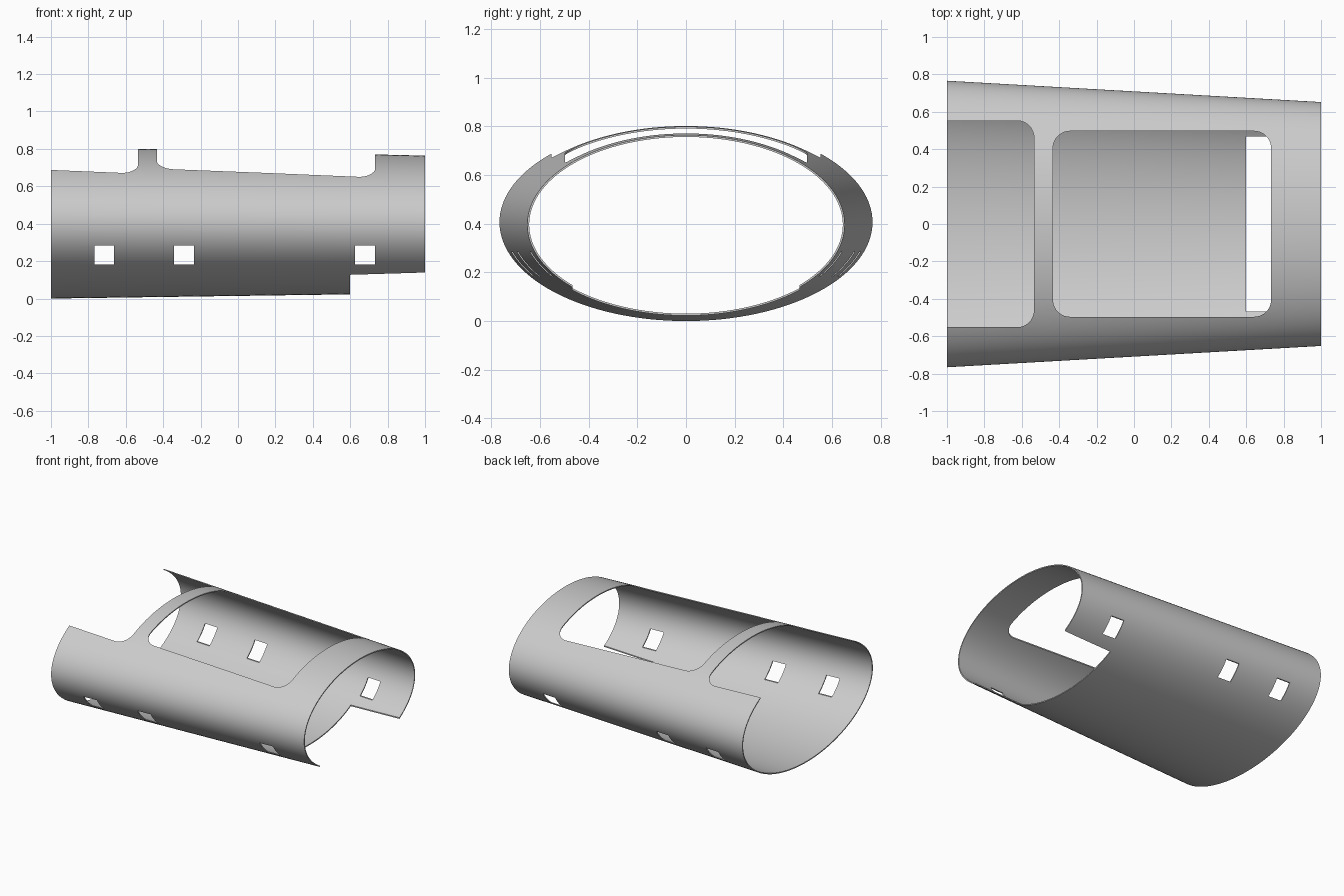
import bpy, bmesh
from math import sin, cos, pi

cube = bpy.data.objects.get("Cube")
if cube:
    bpy.data.objects.remove(cube, do_unlink=True)

SEGMENTS, SECTIONS, WALL = 128, 16, 0.008

grey = bpy.data.materials.new("plain grey")
grey.use_nodes = True
grey.diffuse_color = (0.6, 0.6, 0.6, 1)
grey.node_tree.nodes["Principled BSDF"].inputs["Base Color"].default_value = grey.diffuse_color


def make_object(name, bm):
    bmesh.ops.recalc_face_normals(bm, faces=bm.faces[:])
    mesh = bpy.data.meshes.new(name)
    bm.to_mesh(mesh)
    bm.free()
    mesh.materials.append(grey)
    obj = bpy.data.objects.new(name, mesh)
    bpy.context.collection.objects.link(obj)
    return obj


def ellipse_ring(bm, t, inset):
    """Elliptical section; t runs from the wide end (0) to the narrow end (1)."""
    half_y = 0.766 - 0.114 * t - inset
    half_z = 0.406 - 0.038 * t - inset
    mid_z = 0.406 - 0.010 * t
    angles = [2 * pi * i / SEGMENTS for i in range(SEGMENTS)]
    return [bm.verts.new((2 * t - 1, half_y * cos(a), mid_z + half_z * sin(a))) for a in angles]


def tapered_tube():
    bm = bmesh.new()
    steps = [i / SECTIONS for i in range(SECTIONS + 1)]
    rings = [ellipse_ring(bm, t, 0) for t in steps]
    rings += [ellipse_ring(bm, t, WALL) for t in reversed(steps)]
    for a, b in zip(rings, rings[1:] + rings[:1]):
        for i in range(SEGMENTS):
            j = (i + 1) % SEGMENTS
            bm.faces.new((a[i], a[j], b[j], b[i]))
    return make_object("tapered_shell", bm)


def cutter(name, x, y, z, radius=0):
    """Box with optional rounding of its upright edges."""
    bm = bmesh.new()
    bmesh.ops.create_cube(bm, size=1)
    for v in bm.verts:
        for axis, (low, high) in enumerate((x, y, z)):
            v.co[axis] = high if v.co[axis] > 0 else low
    if radius:
        upright = [e for e in bm.edges if abs(e.verts[0].co.z - e.verts[1].co.z) > 0.1]
        bmesh.ops.bevel(bm, geom=upright, offset=radius, segments=10, profile=0.5, affect='EDGES')
    obj = make_object(name, bm)
    obj.hide_render = True
    return obj


shell = tapered_tube()

# Upper openings, lower notch, and windows that pass through both sides
cutters = [
    cutter("open_end_cutter", (-1.4, -0.535), (-0.552, 0.552), (0.42, 1.2), 0.09),
    cutter("top_opening_cutter", (-0.433, 0.733), (-0.496, 0.496), (0.42, 1.2), 0.09),
    cutter("bottom_notch_cutter", (0.6, 1.4), (-0.467, 0.467), (-0.4, 0.38)),
]
for left, right in ((-0.768, -0.662), (-0.342, -0.236), (0.626, 0.732)):
    cutters.append(cutter("window_cutter", (left, right), (-1, 1), (0.182, 0.284)))

bpy.ops.object.select_all(action='DESELECT')
bpy.context.view_layer.objects.active = shell
shell.select_set(True)
for tool in cutters:
    cut = shell.modifiers.new(tool.name, 'BOOLEAN')
    cut.operation = 'DIFFERENCE'
    cut.solver = 'EXACT'
    cut.object = tool
    bpy.ops.object.modifier_apply(modifier=cut.name)
    bpy.data.objects.remove(tool, do_unlink=True)

bpy.ops.object.shade_smooth_by_angle(angle=pi / 6)
